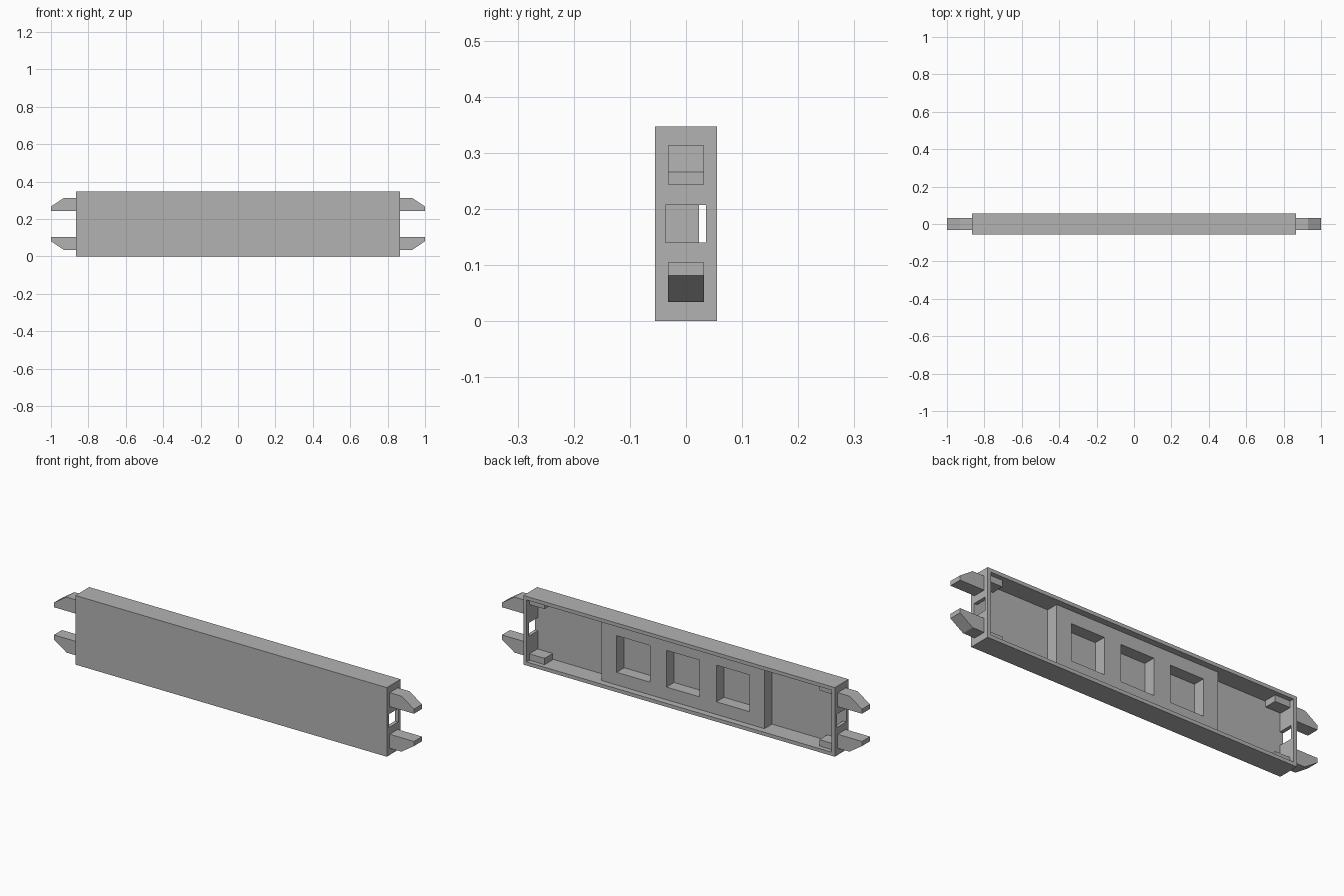
import bpy
import bmesh
from mathutils import Vector

cube = bpy.data.objects.get("Cube")
if cube:
    bpy.data.objects.remove(cube, do_unlink=True)

grey = bpy.data.materials.new("plain_grey")
grey.use_nodes = True
COLOUR = (0.45, 0.45, 0.45, 1)
grey.diffuse_color = COLOUR
grey.node_tree.nodes["Principled BSDF"].inputs["Base Color"].default_value = COLOUR

# Main dimensions
HALF_X, HALF_Y, HEIGHT = 0.865, 0.055, 0.347
MID = HEIGHT / 2
WALL = 0.018
FLOOR_Y = -0.037       # inner face of the front panel
RIB_Y = 0.023          # rear face of the raised centre block
CLIP_Y = 0.032


def finish(name, bm):
    bmesh.ops.recalc_face_normals(bm, faces=bm.faces)
    mesh = bpy.data.meshes.new(name)
    bm.to_mesh(mesh)
    bm.free()
    mesh.materials.append(grey)
    obj = bpy.data.objects.new(name, mesh)
    bpy.context.collection.objects.link(obj)
    return obj


def box(name, low, high):
    low, high = Vector(low), Vector(high)
    bm = bmesh.new()
    bmesh.ops.create_cube(bm, size=1)
    bmesh.ops.scale(bm, vec=high - low, verts=bm.verts)
    bmesh.ops.translate(bm, vec=(low + high) / 2, verts=bm.verts)
    return finish(name, bm)


def prism(name, profile):
    """Extrude an x-z outline across the clip width."""
    bm = bmesh.new()
    face = bm.faces.new([bm.verts.new((x, -CLIP_Y, z)) for x, z in profile])
    result = bmesh.ops.extrude_face_region(bm, geom=[face])
    moved = [v for v in result["geom"] if isinstance(v, bmesh.types.BMVert)]
    bmesh.ops.translate(bm, vec=(0, 2 * CLIP_Y, 0), verts=moved)
    return finish(name, bm)


def cut(target, cutter):
    cutter.hide_render = True
    mod = target.modifiers.new("cut", "BOOLEAN")
    mod.operation = "DIFFERENCE"
    mod.solver = "EXACT"
    mod.object = cutter
    bpy.context.view_layer.objects.active = target
    bpy.ops.object.modifier_apply(modifier=mod.name)
    bpy.data.objects.remove(cutter, do_unlink=True)


# Shallow tray, open at the back, with a window through each end wall
tray = box("tray", (-HALF_X, -HALF_Y, 0), (HALF_X, HALF_Y, HEIGHT))
cut(tray, box("cavity_cutter", (WALL - HALF_X, FLOOR_Y, WALL),
              (HALF_X - WALL, 0.1, HEIGHT - WALL)))
cut(tray, box("window_cutter", (-1, FLOOR_Y + 0.0005, 0.14), (1, 0.036, 0.207)))

# Raised centre block with three square pockets
block = box("centre_block", (-0.452, FLOOR_Y - 0.002, WALL - 0.002),
            (0.452, RIB_Y, HEIGHT - WALL + 0.002))
for i in (-1, 0, 1):
    x = i * 0.277
    cut(block, box("pocket_cutter", (x - 0.092, -0.1, MID - 0.092),
                   (x + 0.092, 0.1, MID + 0.092)))

# Tapered end clips and their inner roots, mirrored in x and z
CLIP = [(0.855, 0.034), (0.93, 0.034), (1, 0.081), (1, 0.104), (0.855, 0.104)]
ROOT = [(0.763, 0.017), (0.85, 0.017), (0.85, 0.05), (0.763, 0.05)]
for side, sx in (("left", 1), ("right", -1)):
    for level, flip in (("lower", False), ("upper", True)):
        for part, outline in (("clip", CLIP), ("clip_root", ROOT)):
            pts = [(sx * x, HEIGHT - z if flip else z) for x, z in outline]
            prism(f"{level}_{side}_{part}", pts)
